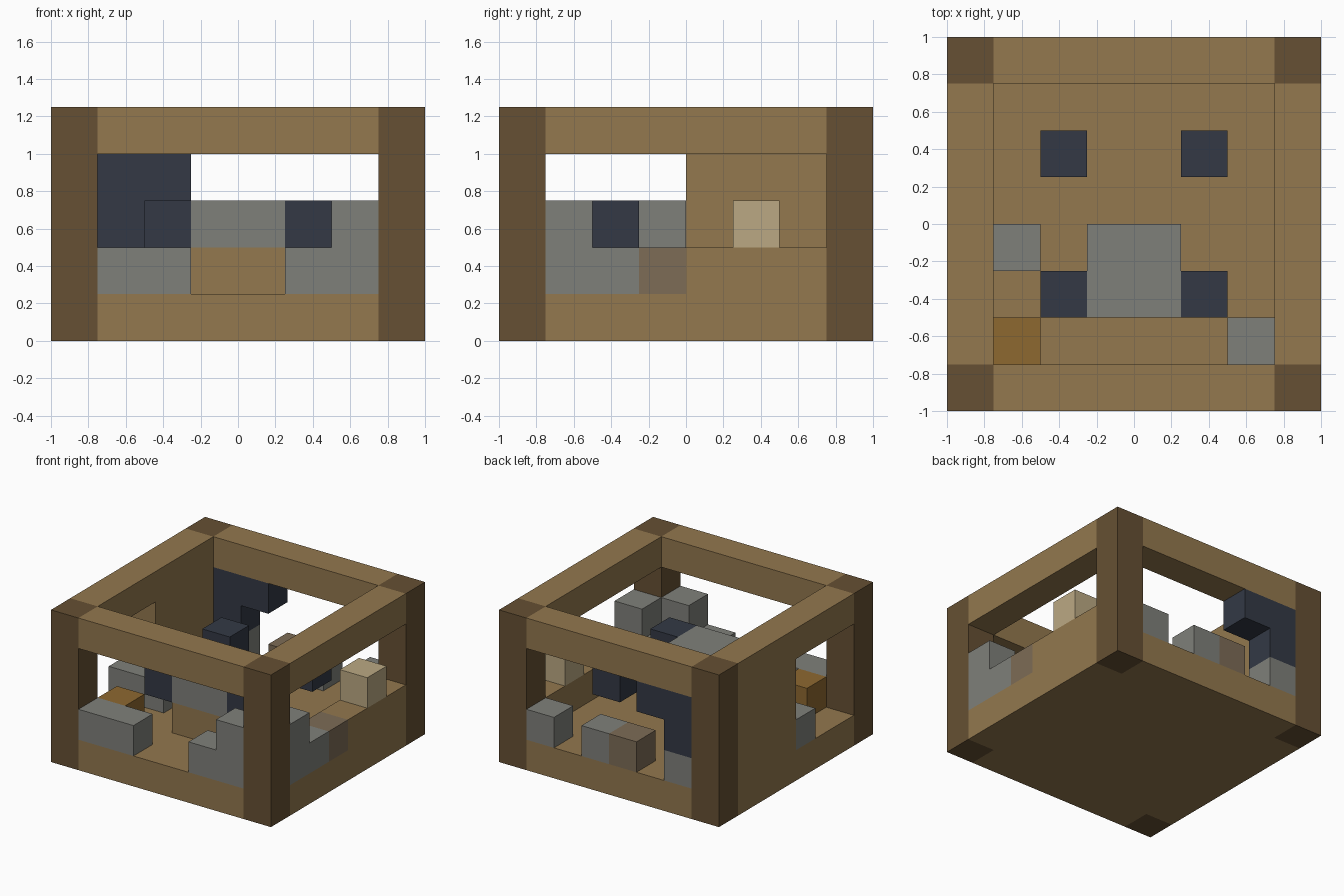
import bpy
import bmesh
from mathutils import Vector

CELL = 0.25  # the whole model sits on a grid of equal blocks

if "Cube" in bpy.data.objects:
    bpy.data.objects.remove(bpy.data.objects["Cube"], do_unlink=True)


def material(name, hex_code):
    def linear(c):
        return c / 12.92 if c <= 0.04045 else ((c + 0.055) / 1.055) ** 2.4
    rgb = [linear(int(hex_code[n:n + 2], 16) / 255) for n in (0, 2, 4)]
    mat = bpy.data.materials.new(name)
    mat.use_nodes = True
    mat.diffuse_color = (*rgb, 1)
    bsdf = mat.node_tree.nodes["Principled BSDF"]
    bsdf.inputs["Base Color"].default_value = (*rgb, 1)
    bsdf.inputs["Roughness"].default_value = 0.9
    return mat


plank = material("plank brown", "93784E")
log = material("dark log brown", "665033")
stone = material("stone grey", "7F807A")
navy = material("navy", "333945")
sand = material("pale sand", "BBA983")
clay = material("taupe", "7D6C56")
amber = material("amber", "8D6830")


def blocks(name, mat, *boxes):
    """One object made of boxes, each given as (first cell, size in cells)."""
    bm = bmesh.new()
    for start, size in boxes:
        verts = bmesh.ops.create_cube(bm, size=1)["verts"]
        for v in verts:
            corner = Vector(start) + Vector(
                (v.co[n] + 0.5) * size[n] for n in range(3))
            v.co = corner * CELL - Vector((1, 1, 0))
    mesh = bpy.data.meshes.new(name)
    bm.to_mesh(mesh)
    bm.free()
    mesh.materials.append(mat)
    obj = bpy.data.objects.new(name, mesh)
    bpy.context.collection.objects.link(obj)
    return obj


# Frame: corner posts and the top ring of beams
for side, x in (("right", 0), ("left", 7)):
    for end, y in (("front", 0), ("back", 7)):
        blocks(f"{end}_{side}_post", log, ((x, y, 0), (1, 1, 5)))
    blocks(f"{side}_beam", plank, ((x, 1, 4), (1, 6, 1)))
for end, y in (("front", 0), ("back", 7)):
    blocks(f"{end}_beam", plank, ((1, y, 4), (6, 1, 1)))

# Floor slab, shaped to leave the four posts free
blocks("floor", plank,
       ((1, 0, 0), (6, 8, 1)),
       ((0, 1, 0), (1, 6, 1)),
       ((7, 1, 0), (1, 6, 1)))

# Plank walls on the two sides
blocks("tall_side_wall", plank, ((0, 4, 1), (1, 3, 3)))
blocks("low_side_wall", plank, ((7, 4, 1), (1, 3, 1)))
blocks("sand_block", sand, ((7, 5, 2), (1, 1, 1)))

# Broken stone walls
blocks("front_stone_wall", stone,
       ((1, 0, 1), (2, 1, 1)),
       ((5, 0, 1), (2, 1, 1)),
       ((6, 0, 2), (1, 1, 1)))
blocks("side_stone_wall", stone,
       ((7, 1, 1), (1, 2, 1)),
       ((7, 1, 2), (1, 1, 1)),
       ((0, 3, 1), (1, 1, 1)))
blocks("back_stone_wall", stone,
       ((6, 7, 1), (1, 1, 1)),
       ((4, 7, 1), (1, 1, 1)),
       ((1, 7, 1), (1, 1, 1)))
blocks("loose_stones", stone,
       ((6, 1, 1), (1, 1, 1)),
       ((1, 3, 1), (1, 1, 1)))
blocks("clay_blocks", clay,
       ((7, 3, 1), (1, 1, 1)),
       ((3, 7, 1), (1, 1, 1)))

# Navy panel in the back wall
blocks("back_navy_wall", navy,
       ((1, 7, 2), (1, 1, 1)),
       ((1, 7, 3), (2, 1, 1)))

# Centre table, the four navy cubes around it and the corner box
blocks("table_base", plank, ((3, 2, 1), (2, 2, 1)))
blocks("table_top", stone, ((3, 2, 2), (2, 2, 1)))
for side, x in (("right", 2), ("left", 5)):
    for end, y in (("front", 2), ("back", 5)):
        blocks(f"{end}_{side}_navy_cube", navy, ((x, y, 2), (1, 1, 1)))
blocks("amber_box", amber, ((1, 1, 1), (1, 1, 1)))
